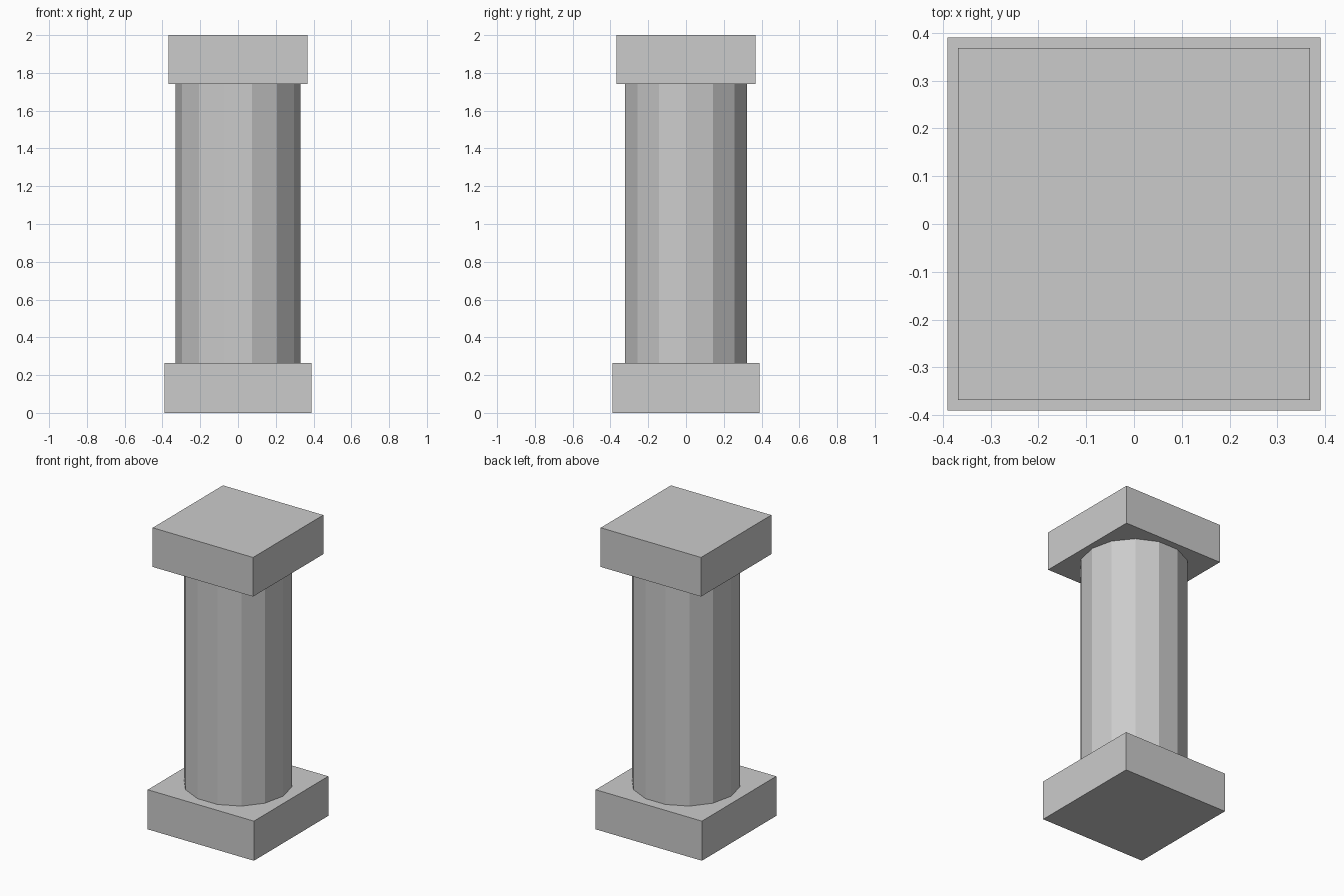
import bpy
import math

default = bpy.data.objects.get("Cube")
if default:
    bpy.data.objects.remove(default, do_unlink=True)

# Single stone colour
stone = bpy.data.materials.new("grey_stone")
stone.use_nodes = True
colour = (0.6, 0.6, 0.6, 1.0)
stone.diffuse_color = colour
stone.node_tree.nodes["Principled BSDF"].inputs["Base Color"].default_value = colour


def finish(name):
    obj = bpy.context.object
    obj.name = name
    bpy.ops.object.transform_apply(location=False, rotation=True, scale=True)
    obj.data.materials.append(stone)


def slab(name, width, bottom, top):
    bpy.ops.mesh.primitive_cube_add(size=1, location=(0, 0, (bottom + top) / 2))
    bpy.context.object.scale = (width, width, top - bottom)
    finish(name)


BASE_TOP, CAP_BOTTOM, HEIGHT = 0.263, 1.74, 2.0

# Square plinth and slightly narrower capital
slab("base", 0.78, 0, BASE_TOP)
slab("capital", 0.737, CAP_BOTTOM, HEIGHT)

# Faceted shaft with corners on the x axis
bpy.ops.mesh.primitive_cylinder_add(
    vertices=14, radius=0.33, depth=CAP_BOTTOM - BASE_TOP,
    location=(0, 0, (BASE_TOP + CAP_BOTTOM) / 2),
    rotation=(0, 0, math.pi / 2))
finish("shaft")
